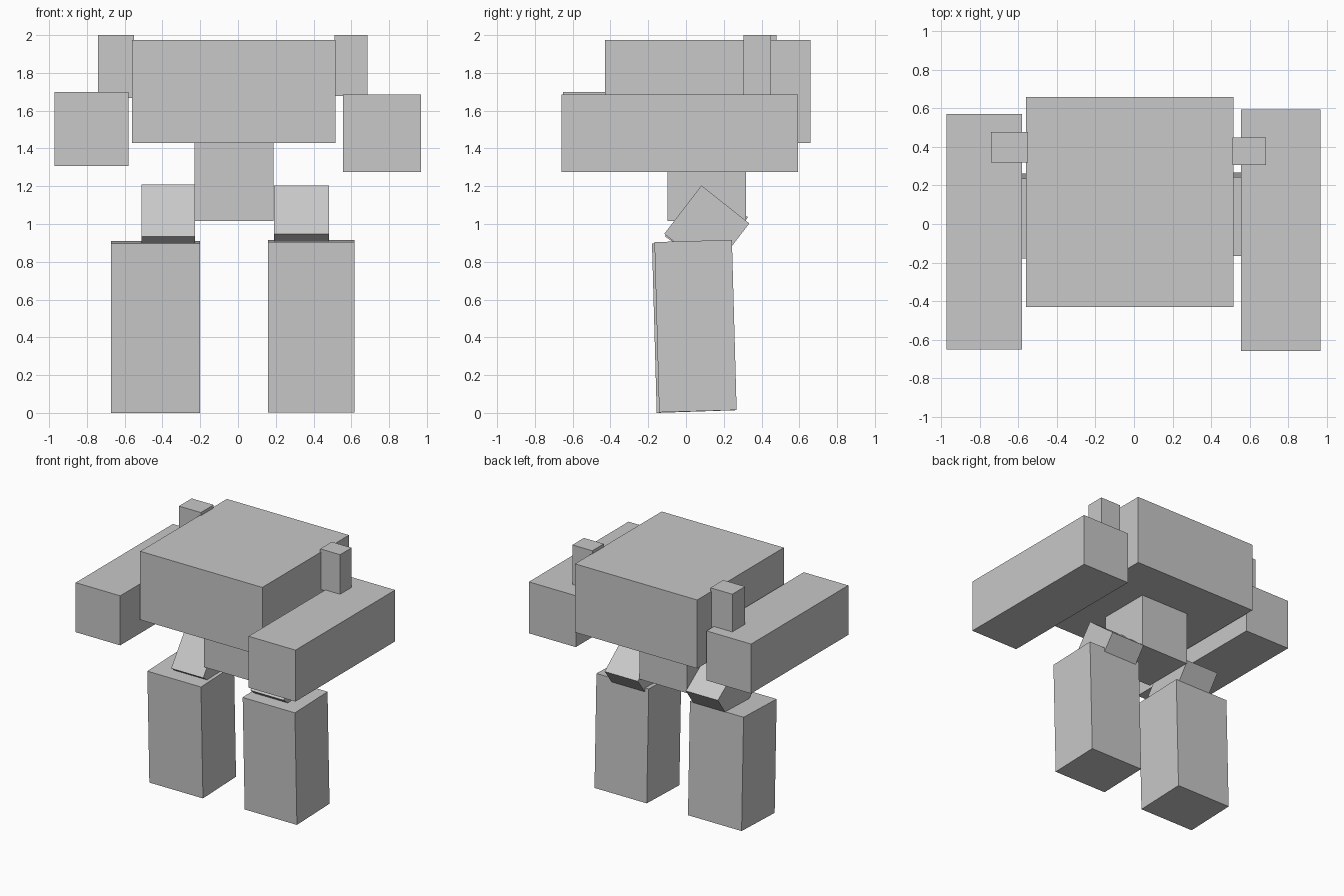
import bpy
import bmesh
from mathutils import Vector

if "Cube" in bpy.data.objects:
    bpy.data.objects.remove(bpy.data.objects["Cube"])

grey = bpy.data.materials.new("plain_grey")
grey.diffuse_color = (0.58, 0.58, 0.58, 1)
grey.use_nodes = True
grey.node_tree.nodes["Principled BSDF"].inputs["Base Color"].default_value = grey.diffuse_color


def prism(name, x0, x1, a, b, c):
    """Box from x0 to x1 whose side outline is the parallelogram with corners a, b, c in (y, z)."""
    a, b, c = Vector(a), Vector(b), Vector(c)
    outline = [a, b, c, a + c - b]
    bm = bmesh.new()
    face = bm.faces.new([bm.verts.new((x0, p.x, p.y)) for p in outline])
    ext = bmesh.ops.extrude_face_region(bm, geom=[face])
    moved = [v for v in ext["geom"] if isinstance(v, bmesh.types.BMVert)]
    bmesh.ops.translate(bm, verts=moved, vec=(x1 - x0, 0, 0))
    bmesh.ops.recalc_face_normals(bm, faces=bm.faces[:])
    mesh = bpy.data.meshes.new(name)
    bm.to_mesh(mesh)
    bm.free()
    mesh.materials.append(grey)
    obj = bpy.data.objects.new(name, mesh)
    bpy.context.collection.objects.link(obj)
    return obj


def box(name, x, y, z):
    """Upright box from (min, max) ranges."""
    return prism(name, x[0], x[1], (y[0], z[0]), (y[0], z[1]), (y[1], z[1]))


# Trunk
box("body", (-0.56, 0.515), (-0.43, 0.66), (1.43, 1.975))
box("pelvis", (-0.23, 0.187), (-0.097, 0.318), (1.015, 1.432))

# Arms
box("arm_right", (0.555, 0.968), (-0.66, 0.593), (1.276, 1.685))
box("arm_left", (-0.972, -0.58), (-0.652, 0.57), (1.306, 1.70))

# Shoulder posts
box("shoulder_right", (0.51, 0.685), (0.305, 0.45), (1.677, 2.0))
box("shoulder_left", (-0.742, -0.55), (0.318, 0.478), (1.666, 2.0))

# Tilted thighs: front corner, top corner, back corner
prism("thigh_right", 0.19, 0.482, (-0.115, 0.948), (0.082, 1.204), (0.335, 1.003))
prism("thigh_left", -0.51, -0.228, (-0.112, 0.935), (0.085, 1.21), (0.328, 1.036))

# Slightly leaning shins: bottom front, top front, top back
prism("shin_right", 0.158, 0.618, (-0.142, 0.003), (-0.167, 0.904), (0.243, 0.916))
prism("shin_left", -0.672, -0.2, (-0.155, 0.0), (-0.18, 0.896), (0.236, 0.91))
